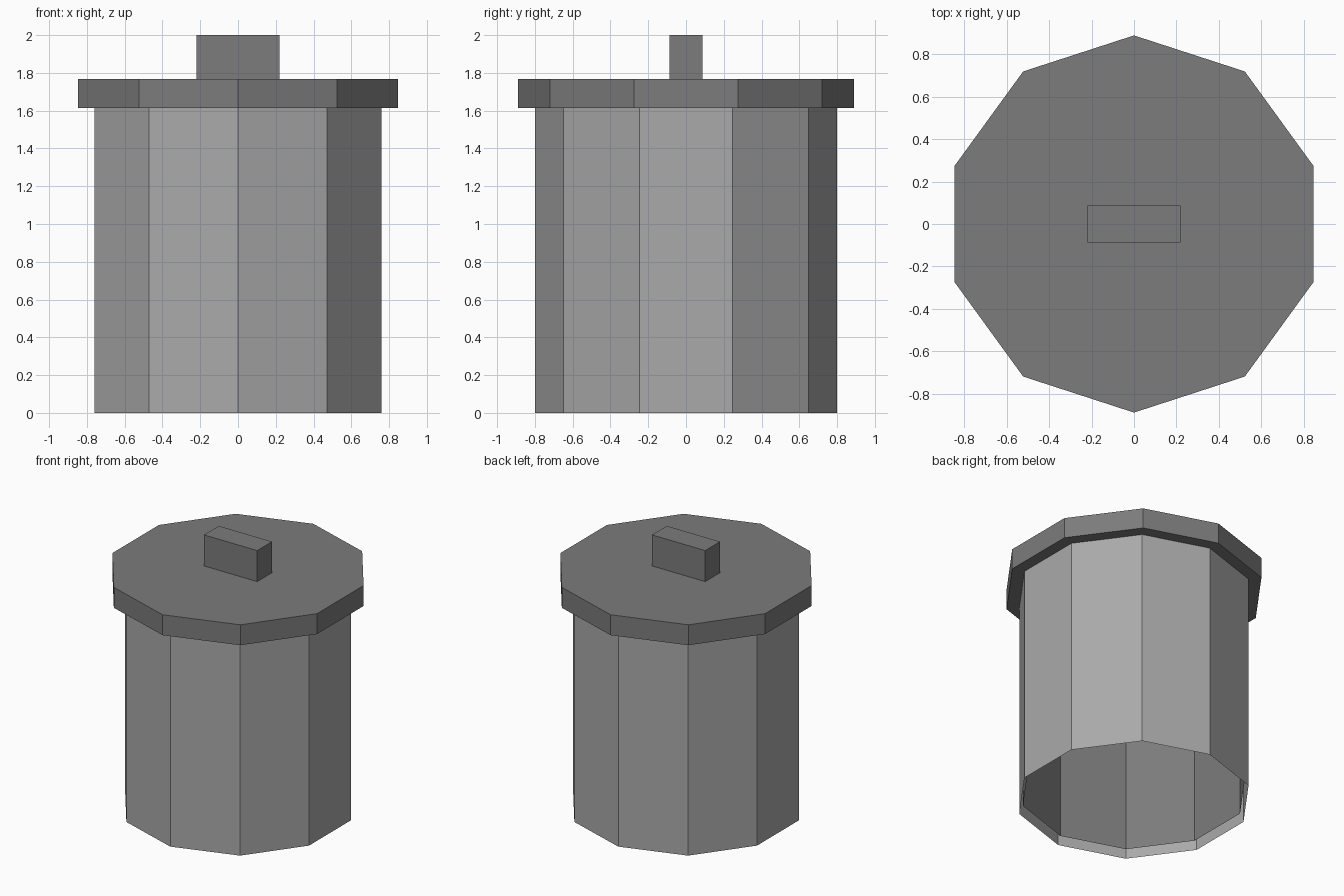
import bpy, bmesh, math

if "Cube" in bpy.data.objects:
    bpy.data.objects.remove(bpy.data.objects["Cube"])

SIDES = 10


def material(name, value):
    mat = bpy.data.materials.new(name)
    mat.diffuse_color = (value, value, value, 1)
    mat.use_nodes = True
    mat.node_tree.nodes["Principled BSDF"].inputs["Base Color"].default_value = mat.diffuse_color
    return mat


body_grey = material("body_grey", 0.40)
lid_grey = material("lid_grey", 0.20)


def finish(bm, name, mat):
    mesh = bpy.data.meshes.new(name)
    bm.to_mesh(mesh)
    bm.free()
    mesh.materials.append(mat)
    obj = bpy.data.objects.new(name, mesh)
    bpy.context.collection.objects.link(obj)
    return obj


def prism(name, radius, z0, z1, mat, capped=True, inward=False):
    """Ten-sided upright prism with a corner on the y axis."""
    bm = bmesh.new()
    rings = []
    for z in (z0, z1):
        ring = []
        for i in range(SIDES):
            a = math.pi / 2 + i * math.tau / SIDES
            ring.append(bm.verts.new((radius * math.cos(a), radius * math.sin(a), z)))
        rings.append(ring)
    low, high = rings
    for i in range(SIDES):
        j = (i + 1) % SIDES
        bm.faces.new((low[i], low[j], high[j], high[i]))
    if capped:
        bm.faces.new(low[::-1])
        bm.faces.new(high)
    if inward:
        bmesh.ops.reverse_faces(bm, faces=bm.faces[:])
    return finish(bm, name, mat)


# Bin wall, open at the bottom, with a darker lining set slightly inside it
prism("bin_body", 0.80, 0.0, 1.615, body_grey, capped=False)
prism("inner_lining", 0.775, 0.06, 1.615, lid_grey, capped=False, inward=True)

# Overhanging lid
prism("lid", 0.89, 1.615, 1.768, lid_grey)

# Block handle on the lid
bm = bmesh.new()
bmesh.ops.create_cube(bm, size=1)
bmesh.ops.scale(bm, vec=(0.44, 0.175, 0.232), verts=bm.verts)
bmesh.ops.translate(bm, vec=(0, 0, 1.884), verts=bm.verts)
finish(bm, "lid_handle", lid_grey)
